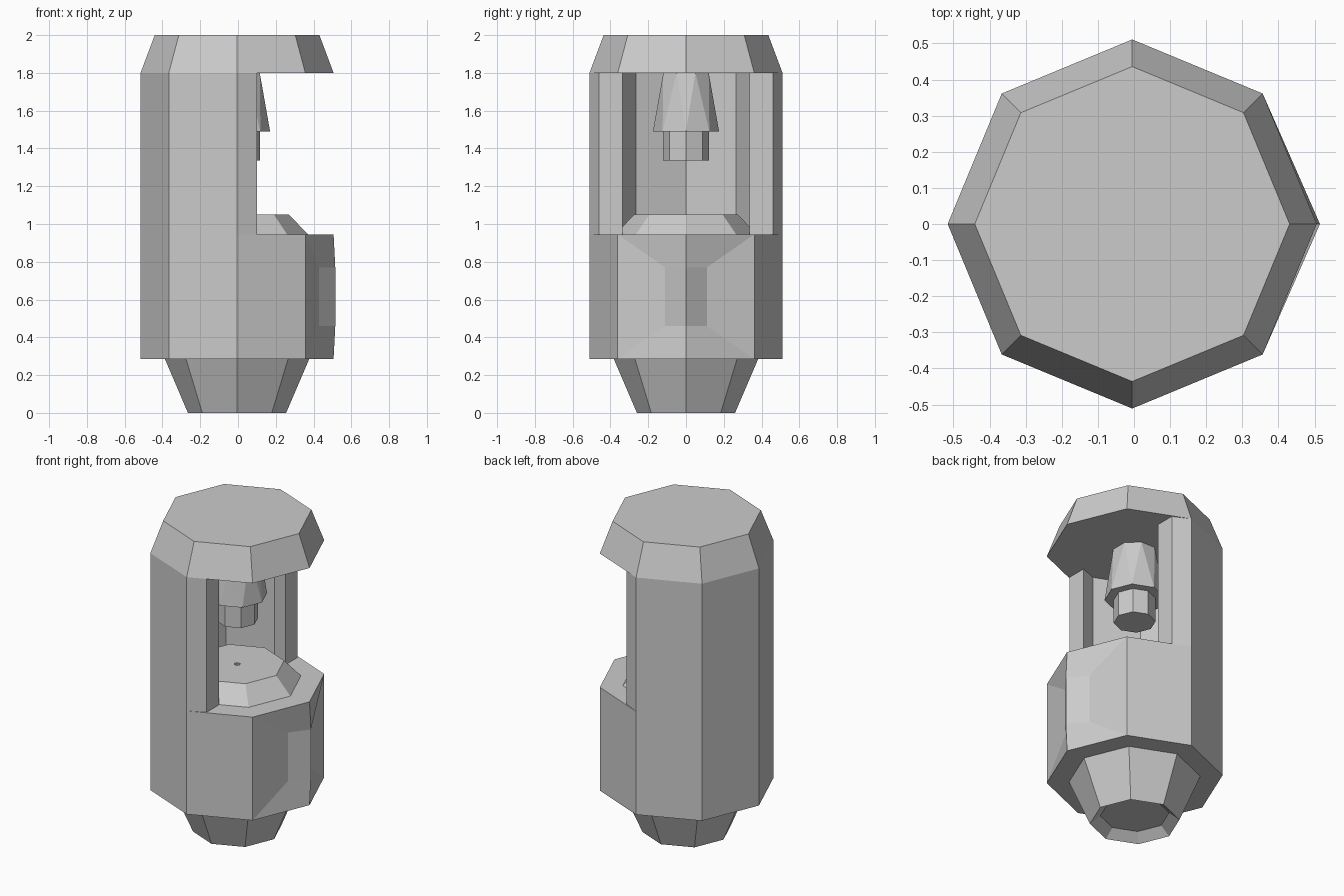
import bpy, bmesh, math

if "Cube" in bpy.data.objects:
    bpy.data.objects.remove(bpy.data.objects["Cube"])

CX = -0.005   # axis of the octagonal body
R = 0.511     # outer radius
TURN = math.pi / 4


def finish(name, bm):
    bmesh.ops.recalc_face_normals(bm, faces=bm.faces)
    mesh = bpy.data.meshes.new(name)
    bm.to_mesh(mesh)
    bm.free()
    obj = bpy.data.objects.new(name, mesh)
    bpy.context.collection.objects.link(obj)
    return obj


def ring(bm, r, z, phase=0.0):
    return [bm.verts.new((CX + r * math.cos(k * TURN + phase), r * math.sin(k * TURN + phase), z))
            for k in range(8)]


def loft(name, profile, skip=(), cap_start=True, cap_end=True):
    """Octagonal lathe through (radius, z) rings; skip holds (band, side) gaps."""
    bm = bmesh.new()
    rings = [ring(bm, r, z) for r, z in profile]
    for i, (a, b) in enumerate(zip(rings, rings[1:])):
        for k in range(8):
            if (i, k) not in skip:
                n = (k + 1) % 8
                bm.faces.new((a[k], a[n], b[n], b[k]))
    if cap_start:
        bm.faces.new(rings[0])
    if cap_end:
        bm.faces.new(rings[-1])
    return finish(name, bm)


# Foot, main drum and raised tray with a small drain, open where the panel sits
loft("foot_drum_and_tray",
     [(0.20, 0.05), (0.26, 0.0), (0.382, 0.285), (R, 0.285), (R, 0.945),
      (0.375, 0.945), (0.275, 1.05), (0.018, 1.05), (0.018, 1.035)],
     skip={(3, 0), (3, 7)})

# Dented front panel, one half per side
bm = bmesh.new()
c = R * math.cos(TURN)
for s in (-1, 1):
    outer = [bm.verts.new(p) for p in ((CX + R, 0, 0.285), (CX + c, s * c, 0.285),
                                       (CX + c, s * c, 0.945), (CX + R, 0, 0.945))]
    inner = [bm.verts.new(p) for p in ((0.515, 0, 0.46), (0.43, s * 0.11, 0.46),
                                       (0.43, s * 0.11, 0.77), (0.515, 0, 0.77))]
    for k in range(3):
        bm.faces.new((outer[k], outer[k + 1], inner[k + 1], inner[k]))
    bm.faces.new(inner)
bmesh.ops.remove_doubles(bm, verts=bm.verts, dist=1e-4)
finish("front_panel", bm)

# C-shaped wall around the back of the opening
def arc(r, end_y):
    pts = [(CX + r * math.cos(k * TURN), r * math.sin(k * TURN)) for k in range(2, 7)]
    return [(0.10, end_y)] + pts + [(0.10, -end_y)]

outline = arc(R, 0.46) + arc(0.375, 0.335)[::-1]
bm = bmesh.new()
low = [bm.verts.new((x, y, 0.945)) for x, y in outline]
high = [bm.verts.new((x, y, 1.80)) for x, y in outline]
for k in range(len(outline)):
    n = (k + 1) % len(outline)
    bm.faces.new((low[k], low[n], high[n], high[k]))
finish("back_wall", bm)

# Bevelled lid
loft("lid", [(R, 1.80), (0.436, 2.0)])

# Nozzle collar: triangulated, top twisted half a side
bm = bmesh.new()
bot = ring(bm, 0.175, 1.49)
top = ring(bm, 0.13, 1.80, TURN / 2)
for k in range(8):
    n = (k + 1) % 8
    bm.faces.new((bot[k], bot[n], top[k]))
    bm.faces.new((top[k], bot[n], top[n]))
bm.faces.new(bot)
finish("nozzle_collar", bm)

# Nozzle tip
loft("nozzle_tip", [(0.122, 1.335), (0.122, 1.49)], cap_end=False)
